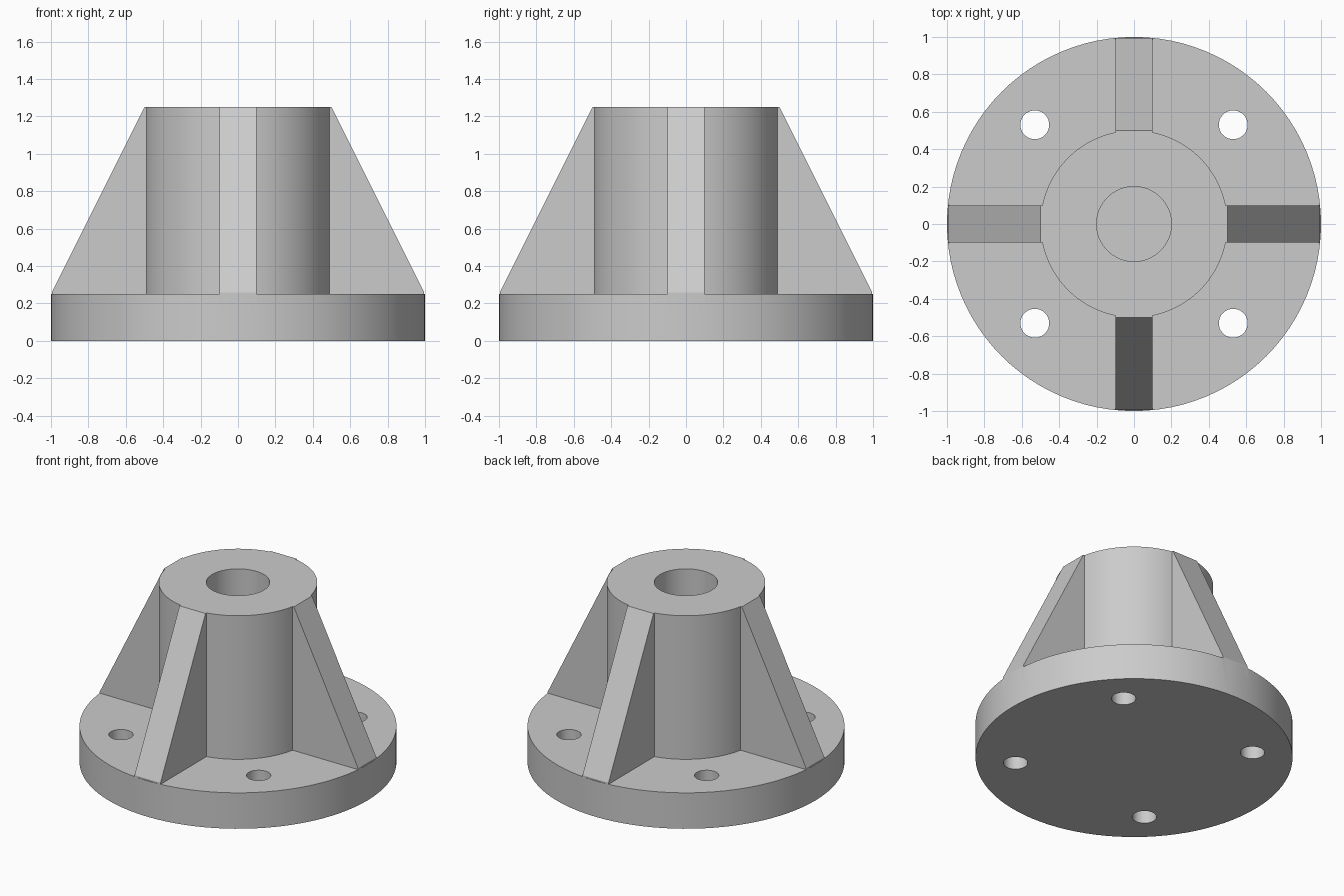
import bpy, bmesh, math
from mathutils import Matrix

cube = bpy.data.objects.get("Cube")
if cube:
    bpy.data.objects.remove(cube, do_unlink=True)

metal = bpy.data.materials.new("plain_grey")
grey = (0.6, 0.6, 0.6, 1)
metal.use_nodes = True
metal.diffuse_color = grey
metal.node_tree.nodes["Principled BSDF"].inputs["Base Color"].default_value = grey

HUB_R, FLANGE_R, BORE_R = 0.5, 1.0, 0.2
FLANGE_H, TOP = 0.25, 1.25
RIB_W = 0.2


def make_object(name, bm):
    bmesh.ops.recalc_face_normals(bm, faces=bm.faces)
    mesh = bpy.data.meshes.new(name)
    bm.to_mesh(mesh)
    bm.free()
    mesh.materials.append(metal)
    obj = bpy.data.objects.new(name, mesh)
    bpy.context.collection.objects.link(obj)
    return obj


def lathe(name, profile, steps=96):
    """Revolve an (r, z) profile that begins and ends on the axis."""
    bm = bmesh.new()
    verts = [bm.verts.new((r, 0, z)) for r, z in profile]
    edges = [bm.edges.new(pair) for pair in zip(verts, verts[1:])]
    bmesh.ops.spin(bm, geom=verts + edges, cent=(0, 0, 0), axis=(0, 0, 1),
                   angle=math.tau, steps=steps)
    bmesh.ops.remove_doubles(bm, verts=bm.verts, dist=1e-4)
    return make_object(name, bm)


def combine(body, tool, operation):
    mod = body.modifiers.new(operation, "BOOLEAN")
    mod.operation, mod.object, mod.solver = operation, tool, "EXACT"
    bpy.context.view_layer.objects.active = body
    bpy.ops.object.modifier_apply(modifier=mod.name)
    bpy.data.objects.remove(tool, do_unlink=True)


# Round flange and hub with a blind centre bore
body = lathe("flanged_hub", [
    (0, 0), (FLANGE_R, 0), (FLANGE_R, FLANGE_H), (HUB_R, FLANGE_H),
    (HUB_R, TOP), (BORE_R, TOP), (BORE_R, FLANGE_H), (0, FLANGE_H)])

# Four sloping ribs, sunk a little into the hub and flange
for i in range(4):
    bm = bmesh.new()
    outline = [(0.4, 0.2), (0.995, 0.2), (0.995, 0.26), (HUB_R, TOP), (0.4, TOP)]
    face = bm.faces.new([bm.verts.new((x, -RIB_W / 2, z)) for x, z in outline])
    out = bmesh.ops.extrude_face_region(bm, geom=[face])
    moved = [v for v in out["geom"] if isinstance(v, bmesh.types.BMVert)]
    bmesh.ops.translate(bm, verts=moved, vec=(0, RIB_W, 0))
    bm.transform(Matrix.Rotation(i * math.pi / 2, 4, "Z"))
    combine(body, make_object("rib", bm), "UNION")

# Four bolt holes through the flange, between the ribs
for i in range(4):
    bm = bmesh.new()
    angle = math.pi / 4 + i * math.pi / 2
    place = Matrix.Rotation(angle, 4, "Z") @ Matrix.Translation((0.75, 0, FLANGE_H / 2))
    bmesh.ops.create_cone(bm, cap_ends=True, segments=40, radius1=0.077,
                          radius2=0.077, depth=0.5, matrix=place)
    cutter = make_object("bolt_hole_cutter", bm)
    cutter.hide_render = True
    combine(body, cutter, "DIFFERENCE")

# Smooth round walls, crisp edges
bpy.ops.object.select_all(action="DESELECT")
body.select_set(True)
bpy.context.view_layer.objects.active = body
bpy.ops.object.shade_smooth_by_angle(angle=math.radians(20))
